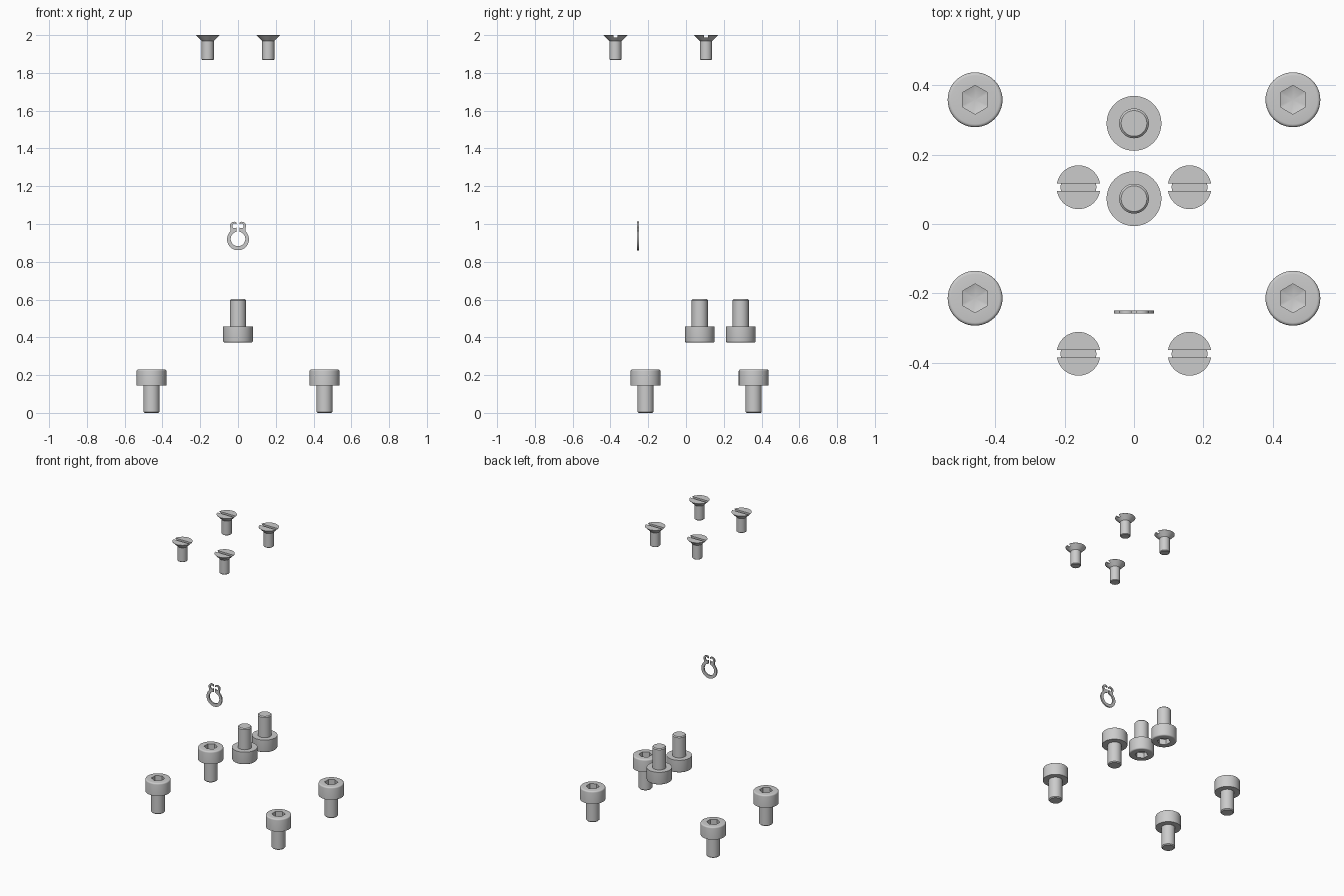
import bpy, bmesh
from math import pi, cos, sin, radians

if "Cube" in bpy.data.objects:
    bpy.data.objects.remove(bpy.data.objects["Cube"])

SEG = 48


def finish(name, bm):
    bmesh.ops.recalc_face_normals(bm, faces=bm.faces)
    me = bpy.data.meshes.new(name)
    bm.to_mesh(me)
    bm.free()
    ob = bpy.data.objects.new(name, me)
    bpy.context.collection.objects.link(ob)
    return ob


def smooth(ob):
    bpy.ops.object.select_all(action='DESELECT')
    ob.select_set(True)
    bpy.context.view_layer.objects.active = ob
    bpy.ops.object.shade_smooth_by_angle(angle=radians(30))


def lathe(name, profile):
    """Spin (radius, z, is_hex) steps around z; radius 0 makes a pole."""
    bm = bmesh.new()
    rings = []
    for r, z, hexed in profile:
        if r == 0:
            rings.append([bm.verts.new((0, 0, z))] * SEG)
            continue
        ring = []
        for i in range(SEG):
            a = 2 * pi * i / SEG
            k = r / cos((a + pi / 6) % (pi / 3) - pi / 6) if hexed else r
            ring.append(bm.verts.new((k * cos(a), k * sin(a), z)))
        rings.append(ring)
    for lo, hi in zip(rings, rings[1:]):
        for i in range(SEG):
            j = (i + 1) % SEG
            quad = [lo[i], lo[j], hi[j], hi[i]]
            bm.faces.new(list(dict.fromkeys(quad)))
    return finish(name, bm)


def place(ob, name, loc, flip=False):
    ob.name = name
    ob.location = loc
    ob.rotation_euler = (pi if flip else 0, 0, 0)


def copy(ob):
    dup = ob.copy()
    bpy.context.collection.objects.link(dup)
    return dup


# Socket cap screw: shaft, rounded head, hexagonal socket with conical floor
R, TOP, F = 0.079, 0.23, 0.009
prof = [(0, 0, 0), (0.037, 0, 0), (0.043, 0.006, 0), (0.043, 0.144, 0), (R, 0.144, 0)]
prof += [(R - F + F * cos(a), TOP - F + F * sin(a), 0) for a in [pi / 8 * i for i in range(5)]]
prof += [(0.036, TOP, 1), (0.036, TOP - 0.037, 1), (0, TOP - 0.050, 0)]
cap = lathe("cap_screw", prof)
smooth(cap)

spots = [(x, y, 0) for x in (-0.458, 0.458) for y in (-0.214, 0.358)]
for n, loc in enumerate(spots):
    place(cap if n == 0 else copy(cap), f"base_cap_screw_{n + 1}", loc)
# Two cap screws pointing upwards
for n, y in enumerate((0.073, 0.290)):
    place(copy(cap), f"upturned_cap_screw_{n + 1}", (0, y, 0.602), True)

# Countersunk screw with a straight slot across the head
csk = lathe("countersunk_screw", [(0, 0, 0), (0.028, 0, 0), (0.032, 0.004, 0), (0.032, 0.1, 0),
                                  (0.063, 0.131, 0), (0.063, 0.132, 0), (0, 0.132, 0)])
bm = bmesh.new()
bmesh.ops.create_cube(bm, size=1)
bmesh.ops.scale(bm, vec=(0.2, 0.021, 0.04), verts=bm.verts)
bmesh.ops.translate(bm, vec=(0, 0, 0.1395), verts=bm.verts)
slot = finish("slot_cutter", bm)
slot.hide_render = True
mod = csk.modifiers.new("slot", 'BOOLEAN')
mod.operation = 'DIFFERENCE'
mod.solver = 'EXACT'
mod.object = slot
bpy.context.view_layer.objects.active = csk
bpy.ops.object.modifier_apply(modifier=mod.name)
bpy.data.objects.remove(slot)
smooth(csk)
spots = [(x, y, 1.868) for x in (-0.16, 0.16) for y in (-0.374, 0.106)]
for n, loc in enumerate(spots):
    place(csk if n == 0 else copy(csk), f"countersunk_screw_{n + 1}", loc)


# Retaining ring: half outline from arcs, mirrored, then thickened
def arc(cx, cz, r, a0, a1, n):
    return [(cx + r * cos(radians(a0 + (a1 - a0) * i / n)),
             cz + r * sin(radians(a0 + (a1 - a0) * i / n))) for i in range(n + 1)]


half = arc(0, 0.919, 0.058, -90, 48, 24)             # outer edge
half += arc(0.021, 0.990, 0.022, -35, 130, 14)       # lug
half += arc(0.018, 0.990, 0.0125, 150, -150, 18)     # plier hole, open to the gap
half += arc(0, 0.921, 0.0387, 79.6, -90, 28)         # inner edge
bm = bmesh.new()
T = 0.0045
fronts, backs = [], []
for s in (1, -1):
    f = [bm.verts.new((s * x, -T, z)) for x, z in half]
    b = [bm.verts.new((s * x, T, z)) for x, z in half]
    bm.faces.new(f)
    bm.faces.new(b)
    for i in range(len(f) - 1):
        bm.faces.new((f[i], f[i + 1], b[i + 1], b[i]))
bmesh.ops.remove_doubles(bm, verts=bm.verts, dist=1e-5)
ring = finish("retaining_ring", bm)
ring.location = (0, -0.254, 0)
smooth(ring)
